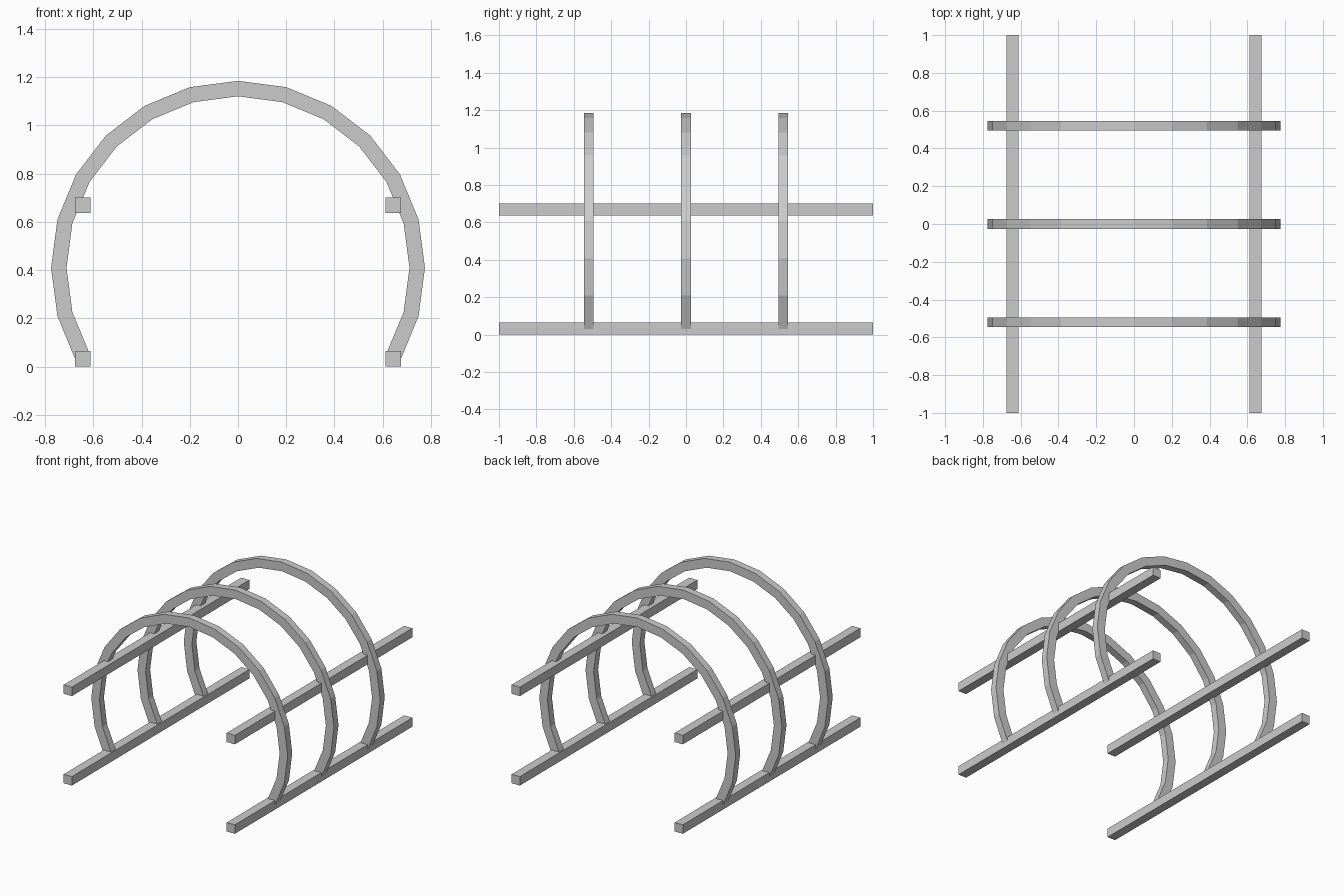
import bpy, bmesh
from math import sin, cos, radians

if "Cube" in bpy.data.objects:
    bpy.data.objects.remove(bpy.data.objects["Cube"])

RAIL = 0.064      # rail cross-section
RAIL_X = 0.643
R_IN, R_OUT, CENTRE_Z = 0.711, 0.775, 0.41
ARCH_W = 0.051


def finish(name, bm):
    bmesh.ops.recalc_face_normals(bm, faces=bm.faces)
    me = bpy.data.meshes.new(name)
    bm.to_mesh(me)
    bm.free()
    ob = bpy.data.objects.new(name, me)
    bpy.context.collection.objects.link(ob)


def rail(name, x, z):
    bm = bmesh.new()
    bmesh.ops.create_cube(bm, size=1)
    for v in bm.verts:
        v.co = (v.co.x * RAIL + x, v.co.y * 2, v.co.z * RAIL + z)
    finish(name, bm)


def arch(name, y):
    bm = bmesh.new()
    rings = []
    for i in range(-8, 9):
        a = radians(15 * i)
        pts = [(r * sin(a), CENTRE_Z + r * cos(a)) for r in (R_IN, R_OUT)]
        if abs(i) == 8:
            # ends are cut square to the last segment
            s, mid = (1 if i > 0 else -1), (R_IN + R_OUT) / 2
            b = radians(112.5) * s
            pts = [(mid * sin(a) + d * sin(b), CENTRE_Z + mid * cos(a) + d * cos(b))
                   for d in (-0.032, 0.032)]
        (xi, zi), (xo, zo) = pts
        h = ARCH_W / 2
        rings.append([bm.verts.new(c) for c in (
            (xi, y - h, zi), (xo, y - h, zo), (xo, y + h, zo), (xi, y + h, zi))])
    for p, q in zip(rings, rings[1:]):
        for k in range(4):
            n = (k + 1) % 4
            bm.faces.new((p[k], p[n], q[n], q[k]))
    bm.faces.new(rings[0])
    bm.faces.new(rings[-1])
    finish(name, bm)


# Long rails: ground pair and upper pair
for side, x in (("left", -RAIL_X), ("right", RAIL_X)):
    rail("ground_rail_" + side, x, RAIL / 2)
    rail("upper_rail_" + side, x, 0.67)

# Three hoops
for label, y in (("front", -0.521), ("middle", 0), ("back", 0.521)):
    arch("arch_" + label, y)
